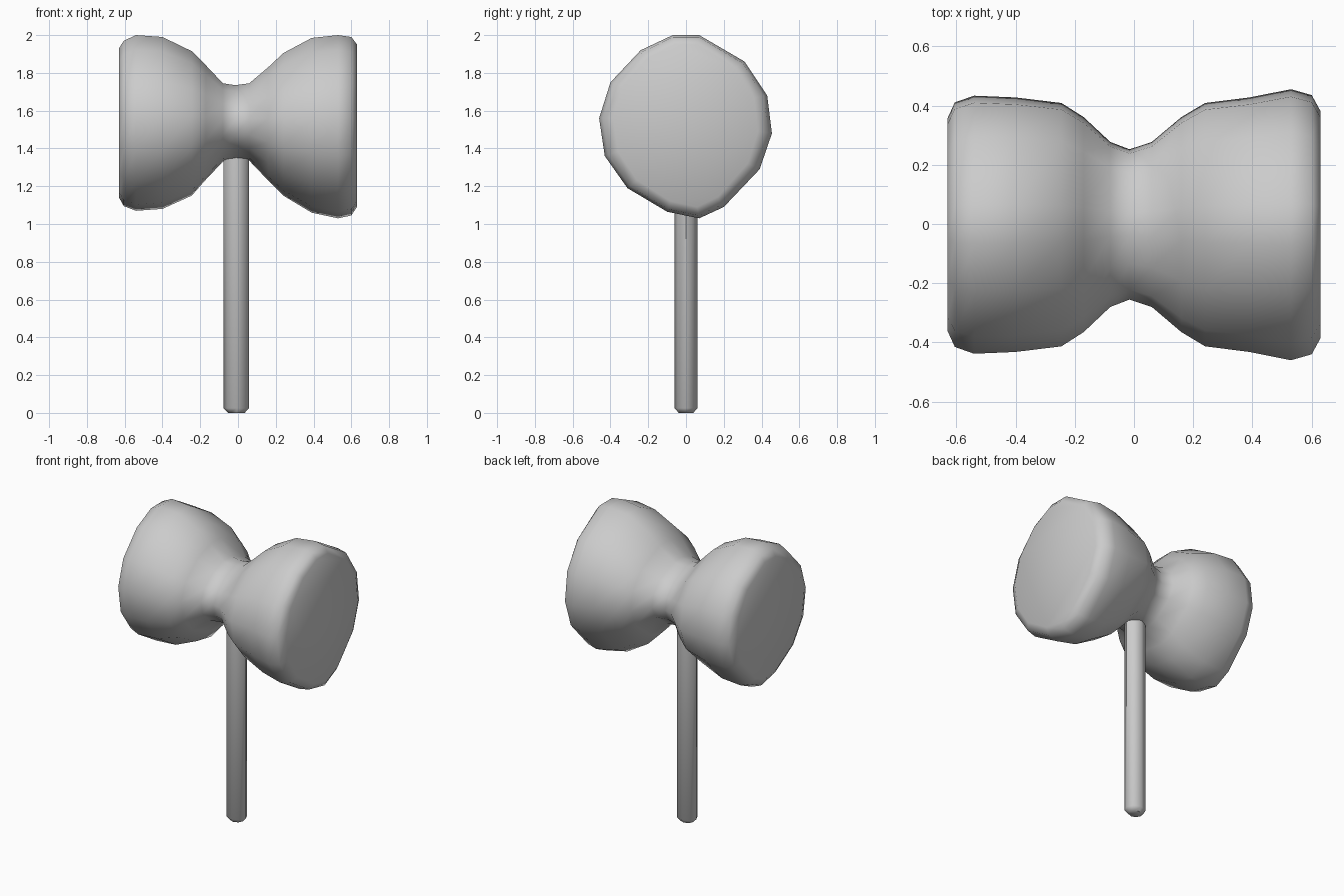
import bpy, bmesh, math

if "Cube" in bpy.data.objects:
    bpy.data.objects.remove(bpy.data.objects["Cube"])


def loft(name, rings, angle):
    """Skin a list of equal-length point rings and cap both ends."""
    bm = bmesh.new()
    loops = [[bm.verts.new(p) for p in ring] for ring in rings]
    n = len(loops[0])
    for a, b in zip(loops, loops[1:]):
        for i in range(n):
            j = (i + 1) % n
            bm.faces.new((a[i], a[j], b[j], b[i]))
    bm.faces.new(loops[0])
    bm.faces.new(loops[-1])
    bmesh.ops.recalc_face_normals(bm, faces=bm.faces)
    mesh = bpy.data.meshes.new(name)
    bm.to_mesh(mesh)
    bm.free()
    obj = bpy.data.objects.new(name, mesh)
    bpy.context.collection.objects.link(obj)
    bpy.ops.object.select_all(action='DESELECT')
    obj.select_set(True)
    bpy.context.view_layer.objects.active = obj
    bpy.ops.object.shade_smooth_by_angle(angle=math.radians(angle))
    return obj


# Slightly irregular 14-sided outline of the head (y, z seen from the right)
outline = [(.07, 2.0), (.31, 1.86), (.43, 1.68), (.455, 1.48), (.39, 1.29),
           (.20, 1.09), (.07, 1.03), (-.10, 1.065), (-.31, 1.19), (-.43, 1.36),
           (-.46, 1.56), (-.40, 1.75), (-.24, 1.92), (-.07, 2.0)]
unit = [(y / .46, (z - 1.515) / .485) for y, z in outline]

# Head: waisted drum along x, stations are (x, half width, bottom, top)
stations = [(-.63, .36, 1.14, 1.93), (-.605, .415, 1.095, 1.97),
            (-.54, .438, 1.07, 2.0), (-.40, .432, 1.08, 1.99),
            (-.245, .413, 1.15, 1.915), (-.17, .365, 1.235, 1.84),
            (-.08, .28, 1.33, 1.745), (-.015, .255, 1.335, 1.735),
            (.06, .28, 1.335, 1.745), (.16, .365, 1.23, 1.83),
            (.24, .413, 1.15, 1.905), (.39, .432, 1.06, 1.985),
            (.53, .46, 1.03, 2.0), (.60, .44, 1.045, 1.99),
            (.63, .385, 1.09, 1.95)]
loft("mallet_head",
     [[(x, u * w, (lo + hi) / 2 + v * (hi - lo) / 2) for u, v in unit]
      for x, w, lo, hi in stations], 60)

# Handle: thin octagonal post with a chamfered foot, ending inside the head
levels = [(0.0, .65), (.025, 1.0), (1.42, 1.0)]
loft("handle",
     [[(-.009 + .068 * s * math.cos(math.radians(45 * k)),
        .06 * s * math.sin(math.radians(45 * k + 0)), z) for k in range(8)]
      for z, s in levels], 50)
